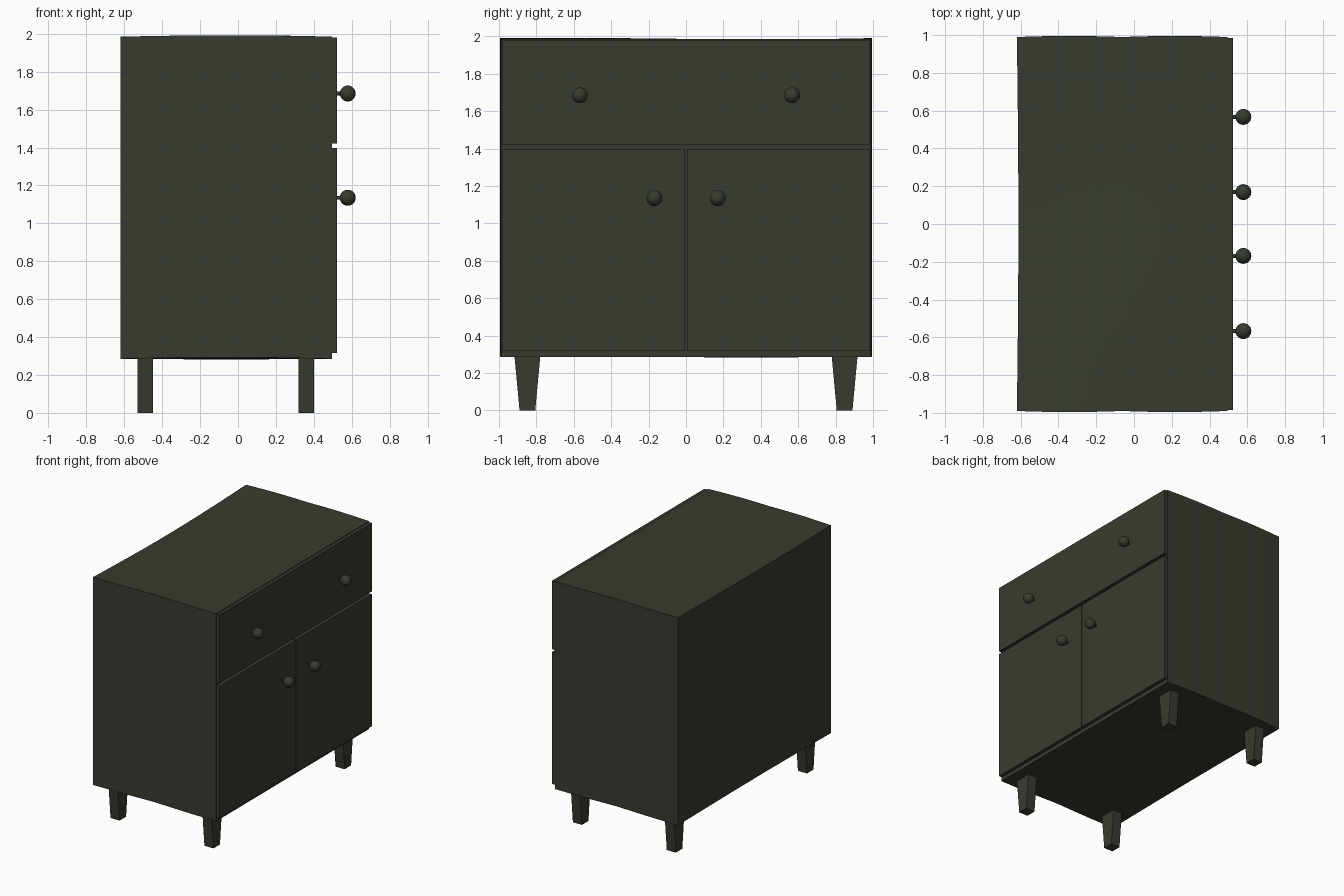
import bpy, bmesh, math

if "Cube" in bpy.data.objects:
    bpy.data.objects.remove(bpy.data.objects["Cube"])

olive = bpy.data.materials.new("dark_olive_paint")
olive.diffuse_color = (0.038, 0.044, 0.028, 1)
olive.use_nodes = True
olive.node_tree.nodes["Principled BSDF"].inputs["Base Color"].default_value = olive.diffuse_color


def finish(bm, name, smooth=False):
    bmesh.ops.recalc_face_normals(bm, faces=bm.faces)
    me = bpy.data.meshes.new(name)
    bm.to_mesh(me)
    bm.free()
    me.materials.append(olive)
    ob = bpy.data.objects.new(name, me)
    bpy.context.collection.objects.link(ob)
    if smooth:
        bpy.ops.object.select_all(action='DESELECT')
        ob.select_set(True)
        bpy.context.view_layer.objects.active = ob
        bpy.ops.object.shade_smooth_by_angle(angle=math.radians(35))
    return ob


def box_mesh(x0, x1, y0, y1, z0, z1):
    bm = bmesh.new()
    bmesh.ops.create_cube(bm, size=1)
    for v in bm.verts:
        v.co.x = x0 if v.co.x < 0 else x1
        v.co.y = y0 if v.co.y < 0 else y1
        v.co.z = z0 if v.co.z < 0 else z1
    return bm


# Cabinet body: a box with gently uneven top, base, ends and back
X0, X1, Y, Z0, Z1 = -0.62, 0.495, 0.99, 0.285, 1.985
bm = box_mesh(X0, X1, -Y, Y, Z0, Z1)
bmesh.ops.subdivide_edges(bm, edges=bm.edges, cuts=9, use_grid_fill=True)
for v in bm.verts:
    x, y, z = v.co
    u = (x - X0) / (X1 - X0)
    bump = math.sin(math.pi * u)
    sag = math.cos(math.pi * y / (2 * Y)) * (1 - u)
    if z > Z1 - 0.001:
        v.co.z += 0.011 * bump * (0.6 + 0.4 * math.cos(3 * (y + 0.5))) - 0.014 * sag
    if z < Z0 + 0.001:
        v.co.z += 0.008 * bump * abs(y) - 0.006 * math.sin(math.pi * y) * bump
    if abs(y) > Y - 0.001:
        v.co.y += math.copysign(0.006 * math.sin(2 * math.pi * u), y)
    if x < X0 + 0.001:
        v.co.x += 0.008 * math.cos(math.pi * y / (2 * Y))
finish(bm, "cabinet_body", True)

# Drawer front and two doors, with narrow gaps between them
F0, F1 = 0.49, 0.523
finish(box_mesh(F0, F1, -0.985, 0.985, 1.42, 1.98), "drawer_front")
finish(box_mesh(F0, F1, -0.985, -0.005, 0.317, 1.397), "left_door")
finish(box_mesh(F0, F1, 0.005, 0.985, 0.317, 1.397), "right_door")

# Legs: tapered across the width only
for xname, xc in (("back", -0.49), ("front", 0.36)):
    for yname, s in (("left", -1), ("right", 1)):
        yc = s * 0.848
        bm = box_mesh(xc - 0.041, xc + 0.041, yc - 0.07, yc + 0.07, 0, 0.3)
        for v in bm.verts:
            if v.co.z < 0.01:
                v.co.y = yc + (v.co.y - yc) * 0.6
        finish(bm, f"{xname}_{yname}_leg")

# Knobs: ball on a thin stem
for part, yk, zk in (("drawer", 0.567, 1.685), ("door", 0.169, 1.135)):
    for side, s in (("left", -1), ("right", 1)):
        bm = bmesh.new()
        bmesh.ops.create_uvsphere(bm, u_segments=24, v_segments=16, radius=0.042)
        for v in bm.verts:
            v.co += type(v.co)((0.579, s * yk, zk))
        finish(bm, f"{part}_{side}_knob", True)
        bm = bmesh.new()
        bmesh.ops.create_cone(bm, cap_ends=True, segments=12, radius1=0.01,
                              radius2=0.01, depth=0.05)
        for v in bm.verts:
            x, y, z = v.co
            v.co = (0.535 + z, s * yk + y, zk + x)
        finish(bm, f"{part}_{side}_knob_stem", True)
